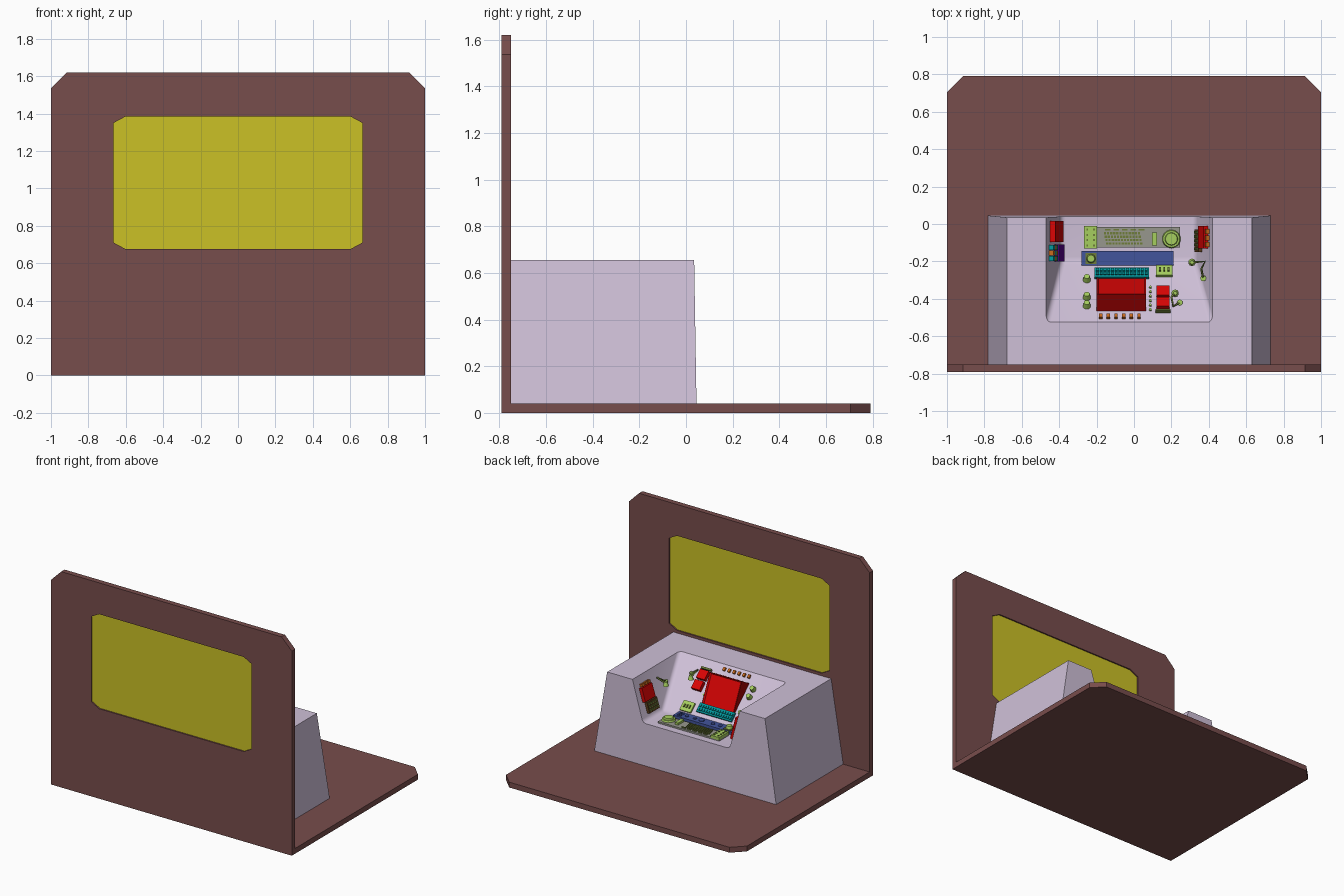
import bpy, bmesh, math
from mathutils import Matrix, Vector

if "Cube" in bpy.data.objects:
    bpy.data.objects.remove(bpy.data.objects["Cube"])


def mat(name, r, g, b):
    m = bpy.data.materials.new(name)
    m.diffuse_color = [*((c / 255) ** 2.2 for c in (r, g, b)), 1]
    m.use_nodes = True
    m.node_tree.nodes["Principled BSDF"].inputs["Base Color"].default_value = m.diffuse_color
    return m


BROWN, YELLOW = mat("brown", 119, 78, 77), mat("yellow", 202, 192, 42)
LILAC, RED = mat("lilac", 205, 190, 214), mat("red", 215, 12, 12)
DARKRED, GREEN = mat("dark_red", 165, 10, 10), mat("green", 165, 205, 95)
OLIVE, BLUE = mat("olive", 110, 125, 60), mat("blue", 68, 85, 155)
TEAL, GREY = mat("teal", 10, 150, 155), mat("grey", 150, 150, 140)
ORANGE, PURPLE = mat("orange", 200, 105, 35), mat("purple", 90, 10, 140)
UMBER = mat("umber", 95, 65, 35)


def finish(name, bm, material):
    bmesh.ops.recalc_face_normals(bm, faces=bm.faces)
    me = bpy.data.meshes.new(name)
    bm.to_mesh(me)
    bm.free()
    ob = bpy.data.objects.new(name, me)
    bpy.context.collection.objects.link(ob)
    me.materials.append(material)
    return ob


def loft(name, a, b, material):
    """Solid between two matching point loops."""
    bm = bmesh.new()
    va, vb = [bm.verts.new(p) for p in a], [bm.verts.new(p) for p in b]
    bm.faces.new(va)
    bm.faces.new(vb)
    n = len(a)
    for i in range(n):
        j = (i + 1) % n
        bm.faces.new((va[i], va[j], vb[j], vb[i]))
    return finish(name, bm, material)


def cut(ob, cutter):
    m = ob.modifiers.new("cut", "BOOLEAN")
    m.object, m.solver = cutter, "EXACT"
    cutter.hide_render = True
    cutter.hide_viewport = False
    bpy.context.view_layer.update()
    me = bpy.data.meshes.new_from_object(ob.evaluated_get(bpy.context.evaluated_depsgraph_get()))
    ob.modifiers.clear()
    ob.data = me
    bpy.data.objects.remove(cutter)


# floor, wall and window
floor = [(-1, -.79), (1, -.79), (1, .705), (.915, .79), (-.915, .79), (-1, .705)]
loft("floor", [(x, y, 0) for x, y in floor], [(x, y, .04) for x, y in floor], BROWN)
wall = [(-1, .04), (1, .04), (1, 1.535), (.915, 1.62), (-.915, 1.62), (-1, 1.535)]
wall_ob = loft("wall", [(x, -.79, z) for x, z in wall], [(x, -.75, z) for x, z in wall], BROWN)
pane = [(sx * x, 1.03 + sz * z) for sx, sz, pts in (
    (1, 1, ((.665, .32), (.6, .355))), (-1, 1, ((.6, .355), (.665, .32))),
    (-1, -1, ((.665, .32), (.6, .355))), (1, -1, ((.6, .355), (.665, .32)))) for x, z in pts]
cut(wall_ob, loft("window_cutter", [(x, -.85, z) for x, z in pane], [(x, -.7, z) for x, z in pane], BROWN))
loft("window_pane", [(x, -.78, z) for x, z in pane], [(x, -.76, z) for x, z in pane], YELLOW)

# desk with a sloped cockpit-like recess
ZF, ZT, YS, YB = .355, .655, -.2, -.525
desk = loft("desk", [(-.78, -.75, .04), (.73, -.75, .04), (.73, .045, .04), (-.78, .045, .04)],
            [(-.68, -.75, ZT), (.63, -.75, ZT), (.63, .035, ZT), (-.68, .035, ZT)], LILAC)
XL, XR = lambda z: -.39 - .08 * (z - ZF) / .3, lambda z: .33 + .09 * (z - ZF) / .3
prof = [(.2, ZF), (YS, ZF), (2 * YB - YS, 2 * ZT - ZF), (.2, 2 * ZT - ZF)]
cutter = loft("recess_cutter", [(XL(z), y, z) for y, z in prof], [(XR(z), y, z) for y, z in prof], LILAC)
bm = bmesh.new()
bm.from_mesh(cutter.data)
soft = [e for e in bm.edges if all(v.co.y < .1 or v.co.z < ZF + .01 for v in e.verts)
        and min(v.co.y for v in e.verts) < .1 and not all(v.co.z > .8 for v in e.verts)]
bmesh.ops.bevel(bm, geom=soft, offset=.025, segments=4, affect="EDGES", profile=.5)
bm.to_mesh(cutter.data)
bm.free()
cut(desk, cutter)
bpy.context.view_layer.objects.active = desk
desk.select_set(True)
bpy.ops.object.shade_smooth_by_angle(angle=math.radians(28))

# mounting frames: local z points out of each surface
TILT = math.atan2(ZT - ZF, YS - YB)
K = math.cos(TILT)
FLAT = Matrix.Translation((0, 0, ZF))
SLOPE = Matrix.Translation((0, YS, ZF)) @ Matrix.Rotation(-TILT, 4, "X")
AL, AR = math.atan2(.08, .3), math.atan2(.09, .3)
LEFT = Matrix.Translation((-.39, 0, ZF)) @ Matrix.Rotation(math.pi / 2 - AL, 4, "Y")
RIGHT = Matrix.Translation((.33, 0, ZF)) @ Matrix.Rotation(AR - math.pi / 2, 4, "Y")


def place(frame, u, v, w):
    """Frame position; v is always the top-view y."""
    return frame @ Matrix.Translation((u, (v - YS) / K if frame is SLOPE else v, w))


def boxes(name, frame, items, material):
    """items: centre u, y, base height, then size along u, y and normal."""
    bm = bmesh.new()
    for u, v, w, su, sv, sw in items:
        sv = sv / K if frame is SLOPE else sv
        bmesh.ops.create_cube(bm, size=1, matrix=place(frame, u, v, w + sw / 2) @ Matrix.Diagonal((su, sv, sw, 1)))
    return finish(name, bm, material)


def discs(name, frame, items, material, top=1.0):
    """items: centre u, y, base height, radius, height."""
    bm = bmesh.new()
    for u, v, w, r, h in items:
        bmesh.ops.create_cone(bm, cap_ends=True, segments=14, radius1=r, radius2=r * top, depth=h,
                              matrix=place(frame, u, v, w + h / 2))
    return finish(name, bm, material)


def lamp(name, pts, head):
    cu = bpy.data.curves.new(name, "CURVE")
    cu.dimensions, cu.bevel_depth, cu.bevel_resolution, cu.use_fill_caps = "3D", .006, 1, True
    sp = cu.splines.new("POLY")
    sp.points.add(len(pts) - 1)
    for p, c in zip(sp.points, pts):
        p.co = (*c, 1)
    ob = bpy.data.objects.new(name, cu)
    bpy.context.collection.objects.link(ob)
    cu.materials.append(OLIVE)
    bm = bmesh.new()
    bmesh.ops.create_cone(bm, cap_ends=True, segments=10, radius1=.02, radius2=.01, depth=.03,
                          matrix=Matrix.Translation(Vector(pts[-1])))
    bmesh.ops.create_cone(bm, cap_ends=True, segments=10, radius1=.016, radius2=.016, depth=.014,
                          matrix=Matrix.Translation(Vector(pts[0])))
    finish(head, bm, GREEN)


# keyboard tray, keys, keypad and pointer pad
boxes("keyboard_tray", FLAT, [(-.01, -.07, 0, .51, .11, .012)], GREY)
boxes("keyboard_keys", FLAT, [(-.155 + .0165 * i + .004 * j, -.05 - .018 * j, .012, .012, .012, .008)
                              for j in range(4) for i in range(12)]
      + [(-.14 + .045 * i, -.03, .012, .03, .008, .008) for i in range(5)], OLIVE)
boxes("keypad", FLAT, [(-.232, -.07, .01, .07, .12, .02), (.11, -.08, .01, .026, .07, .018)], GREEN)
boxes("keypad_buttons", FLAT, [(-.25 + .036 * i, -.03 - .028 * j, .03, .01, .01, .005)
                               for i in range(2) for j in range(4)], OLIVE)
pad = discs("pointer_pad", FLAT, [(.2, -.08, .01, .05, .015), (.2, -.08, .025, .035, .01)], GREEN, .9)

# blue dial strip
boxes("dial_strip", FLAT, [(-.035, -.185, 0, .49, .08, .02)], BLUE)
discs("dials", FLAT, [(x, -.185, .02, .014 if x else .02, .006) for x in (-.155, -.095, 0, .055, .12)], BLUE)
boxes("strip_switches", FLAT, [(.16 + .02 * i, -.165 - .03 * j, .02, .014, .015, .008)
                               for i in range(2) for j in range(2)], BLUE)
boxes("strip_knob_base", FLAT, [(-.23, -.185, .02, .06, .06, .006)], OLIVE)
discs("strip_knob", FLAT, [(-.23, -.185, .026, .024, .02)], GREEN, .8)

# teal key bank on the slope
boxes("key_bank", SLOPE, [(-.065, -.268, 0, .29, .05, .015)], TEAL)
boxes("key_bank_keys", SLOPE, [(-.195 + .02 * i, -.257 - .02 * j, .015, .014, .012, .008)
                               for i in range(14) for j in range(2)], TEAL)

# monitor with inset screen
mp = [(-.275, .435), (-.375, .65), (-.475, .595), (-.3, .43)]
mon = loft("monitor", [(-.2, y, z) for y, z in mp], [(.065, y, z) for y, z in mp], RED)
mon.data.materials.append(DARKRED)
bm = bmesh.new()
bm.from_mesh(mon.data)
front = max(bm.faces, key=lambda f: f.normal.y)
for f in bm.faces:
    f.material_index = 1
front.material_index = 0
bmesh.ops.inset_individual(bm, faces=[front], thickness=.014, depth=-.01)
bm.to_mesh(mon.data)
bm.free()

# knobs, lights and small panels on the slope
discs("slope_knobs", SLOPE, [(-.252, y, 0, .021, .03) for y in (-.3, -.395, -.44)], GREEN, .75)
discs("indicator_lights", SLOPE, [(.088, -.34 - .024 * i, 0, .007, .008) for i in range(6)], GREEN)
boxes("warning_buttons", SLOPE, [(-.178 + .041 * i, -.498, 0, .018, .018, .014) for i in range(6)], ORANGE)
boxes("side_panel", SLOPE, [(.162, -.255, 0, .09, .055, .014)], GREEN)
boxes("side_panel_switches", SLOPE, [(.14 + .022 * i, -.255, .014, .01, .018, .008) for i in range(3)], OLIVE)
boxes("slope_boxes", SLOPE, [(.155, -.375, 0, .07, .05, .03), (.155, -.435, 0, .07, .05, .03)], RED)
boxes("slope_box_rail", SLOPE, [(.155, -.472, 0, .08, .01, .02)], OLIVE)

# panels on the left wall
boxes("left_red_panel", LEFT, [(-.1, -.04, 0, .085, .11, .03), (-.19, -.04, 0, .085, .11, .03)], RED)
boxes("left_purple_panel", LEFT, [(-.09, -.155, 0, .1, .09, .03)], PURPLE)
for k, (n, m) in enumerate((("teal", TEAL), ("orange", ORANGE))):
    boxes("left_grid_" + n, LEFT, [(-.17 - .033 * i, -.125 - .03 * j, 0, .028, .026, .025)
                                   for i in range(3) for j in range(3) if (i + j) % 2 == k], m)

# panels on the right wall
boxes("right_red_panel", RIGHT, [(.18, -.07, 0, .1, .12, .025)], RED)
boxes("right_orange_strip", RIGHT, [(.245, -.04 - .035 * i, 0, .02, .028, .02) for i in range(3)], ORANGE)
boxes("right_lower_panel", RIGHT, [(.08, -.09, 0, .08, .12, .02)], UMBER)
boxes("right_lower_keys", RIGHT, [(.06 + .022 * i, -.045 - .022 * j, .02, .014, .014, .006)
                                  for i in range(3) for j in range(5)], OLIVE)

# jointed lamps
lamp("wall_lamp", [(.37, -.29, .53), (.36, -.24, .56), (.38, -.2, .59), (.31, -.205, .56)], "wall_lamp_head")
lamp("slope_lamp", [(.245, -.42, .575), (.21, -.44, .6), (.2, -.39, .6), (.22, -.37, .57)], "slope_lamp_head")
